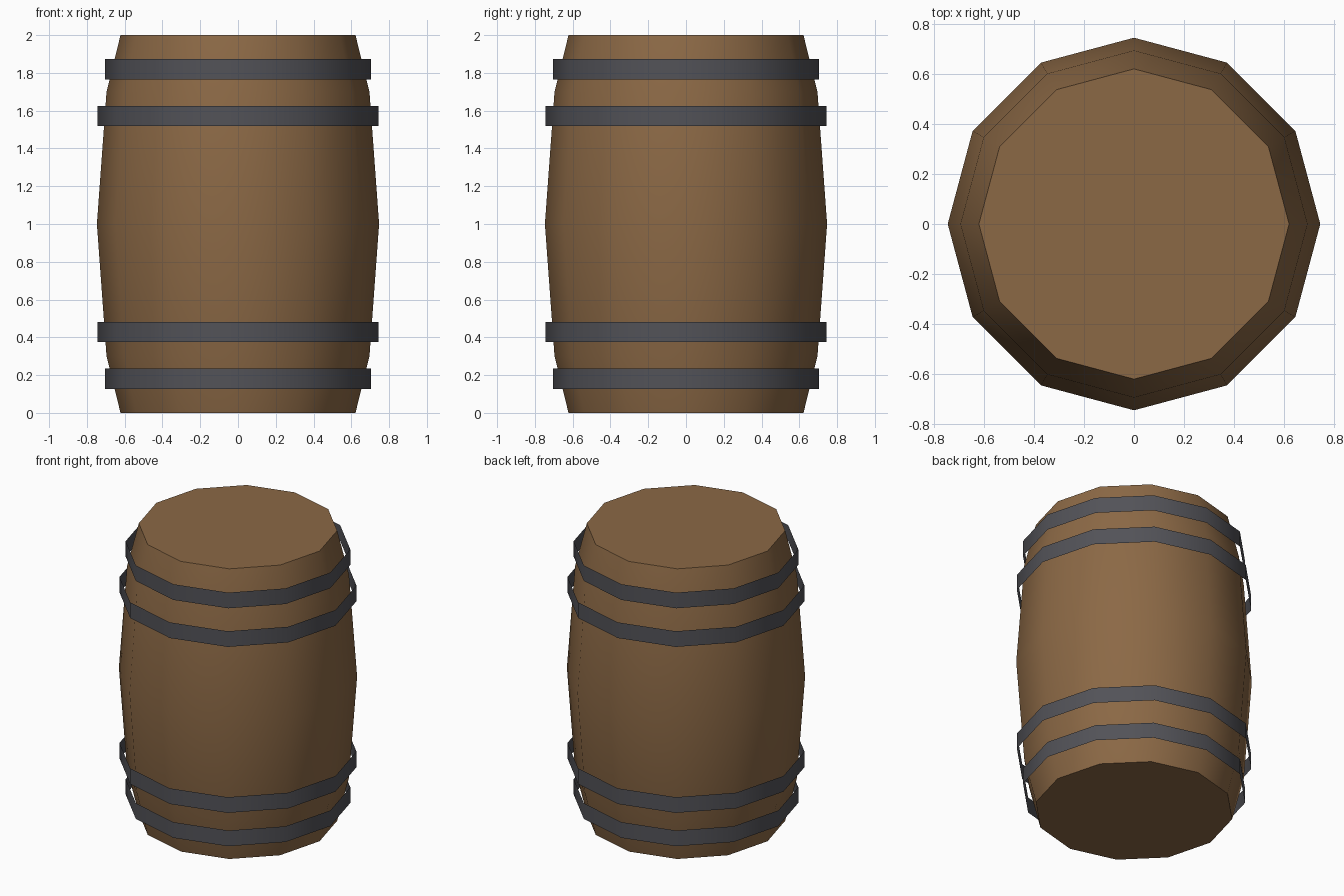
import bpy, math

if "Cube" in bpy.data.objects:
    bpy.data.objects.remove(bpy.data.objects["Cube"])

SIDES = 12


def material(name, rgb):
    m = bpy.data.materials.new(name)
    m.diffuse_color = (*rgb, 1)
    m.use_nodes = True
    m.node_tree.nodes["Principled BSDF"].inputs["Base Color"].default_value = m.diffuse_color
    return m


def lathe(name, profile, mat, caps=False):
    """Spin (radius, z) points into a low-poly tube, optionally closed."""
    n = SIDES
    verts = [(r * math.cos(2 * math.pi * i / n), r * math.sin(2 * math.pi * i / n), z)
             for r, z in profile for i in range(n)]
    faces = [(k * n + i, k * n + (i + 1) % n, (k + 1) * n + (i + 1) % n, (k + 1) * n + i)
             for k in range(len(profile) - 1) for i in range(n)]
    if caps:
        last = (len(profile) - 1) * n
        faces += [tuple(reversed(range(n))), tuple(range(last, last + n))]
    me = bpy.data.meshes.new(name)
    me.from_pydata(verts, [], faces)
    me.materials.append(mat)
    ob = bpy.data.objects.new(name, me)
    bpy.context.collection.objects.link(ob)
    bpy.ops.object.select_all(action='DESELECT')
    ob.select_set(True)
    bpy.context.view_layer.objects.active = ob
    bpy.ops.object.shade_smooth_by_angle(angle=math.radians(40))
    return ob


wood = material("wood_brown", (0.26, 0.14, 0.06))
iron = material("iron_grey", (0.085, 0.085, 0.097))

# Bulging wooden body with flat ends
lathe("barrel_body", [(0.622, 0), (0.696, 0.3), (0.747, 1), (0.696, 1.7), (0.622, 2)],
      wood, caps=True)

# Thin iron hoops, mirrored about mid height
for label, radius, z in (("end", 0.704, 0.18), ("inner", 0.743, 0.428)):
    for side, zc in (("lower", z), ("upper", 2 - z)):
        lathe(f"{side}_{label}_hoop", [(radius, zc - 0.054), (radius, zc + 0.054)], iron)
